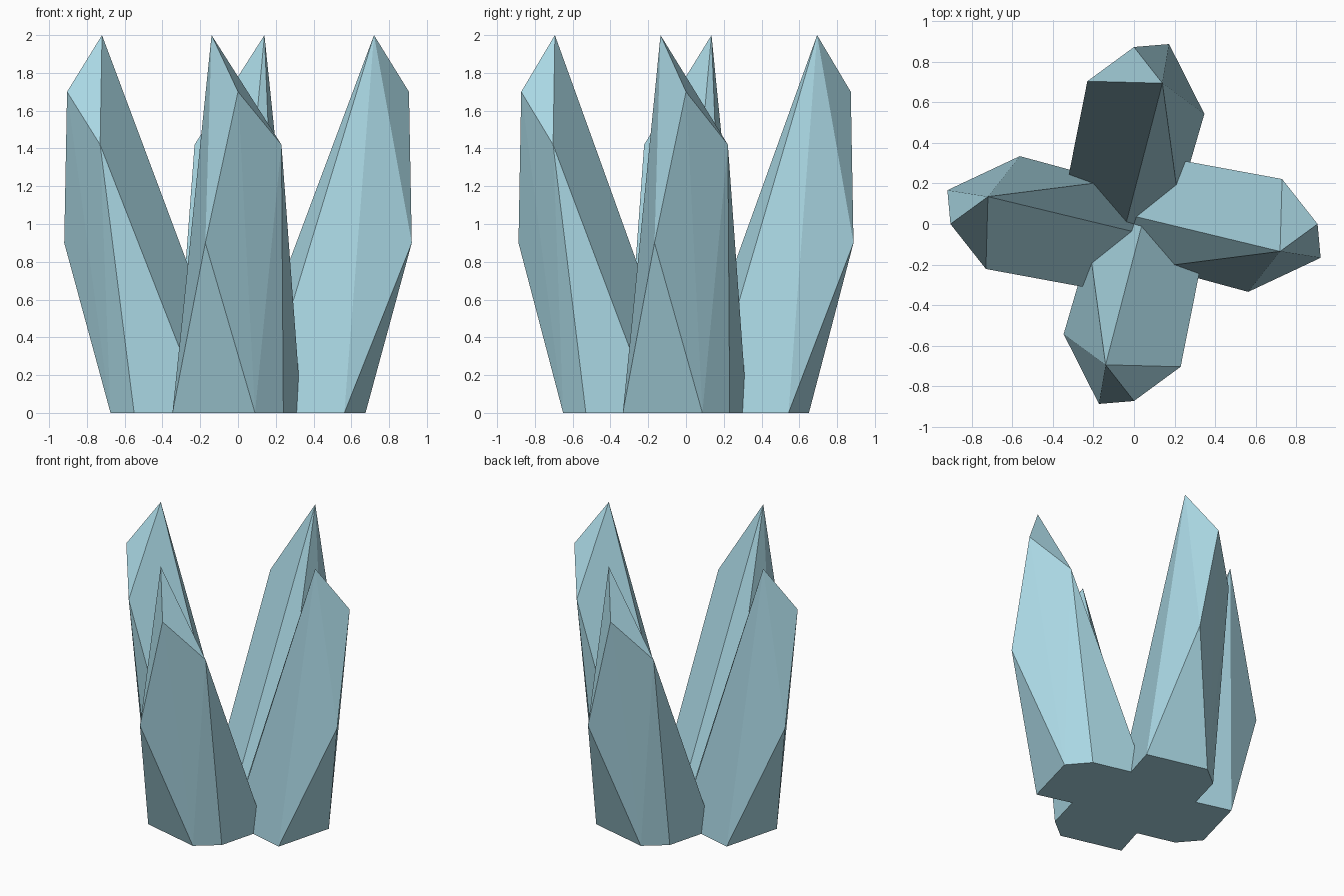
import bpy, bmesh, math
from mathutils import Matrix, Vector

if "Cube" in bpy.data.objects:
    bpy.data.objects.remove(bpy.data.objects["Cube"])

# Single pale blue crystal colour
mat = bpy.data.materials.new("pale_ice_blue")
mat.diffuse_color = (0.40, 0.68, 0.77, 1)
mat.use_nodes = True
mat.node_tree.nodes["Principled BSDF"].inputs["Base Color"].default_value = mat.diffuse_color

# Corner points of one leaning shard (the one towards the front)
SHARD = [
    (-0.14, -0.72, 2.0),                          # tip
    (0.0, -0.905, 1.7), (0.23, -0.73, 1.42),      # upper shoulders
    (-0.173, -0.92, 0.9),                         # outer bulge
    (-0.347, -0.563, 0), (0.09, -0.675, 0), (0.24, -0.55, 0),    # outer foot
    (0.336, -0.176, 0), (0.047, 0.028, 0), (-0.22, -0.112, 0),   # inner foot
]
SQUASH = Matrix.Scale(0.964, 4, Vector((0, 1, 0)))


def shard(name, turn):
    """Faceted crystal: convex hull of the corners, turned about z."""
    bm = bmesh.new()
    for p in SHARD:
        bm.verts.new(p)
    bmesh.ops.convex_hull(bm, input=bm.verts[:])
    bmesh.ops.dissolve_limit(bm, angle_limit=math.radians(1),
                             verts=bm.verts[:], edges=bm.edges[:])
    bm.transform(SQUASH @ Matrix.Rotation(math.radians(turn), 4, 'Z'))
    bmesh.ops.recalc_face_normals(bm, faces=bm.faces[:])
    me = bpy.data.meshes.new(name)
    bm.to_mesh(me)
    bm.free()
    me.materials.append(mat)
    ob = bpy.data.objects.new(name, me)
    bpy.context.collection.objects.link(ob)


# Four shards around the centre
for i, side in enumerate(("front", "right", "back", "left")):
    shard(side + "_crystal", 90 * i)
